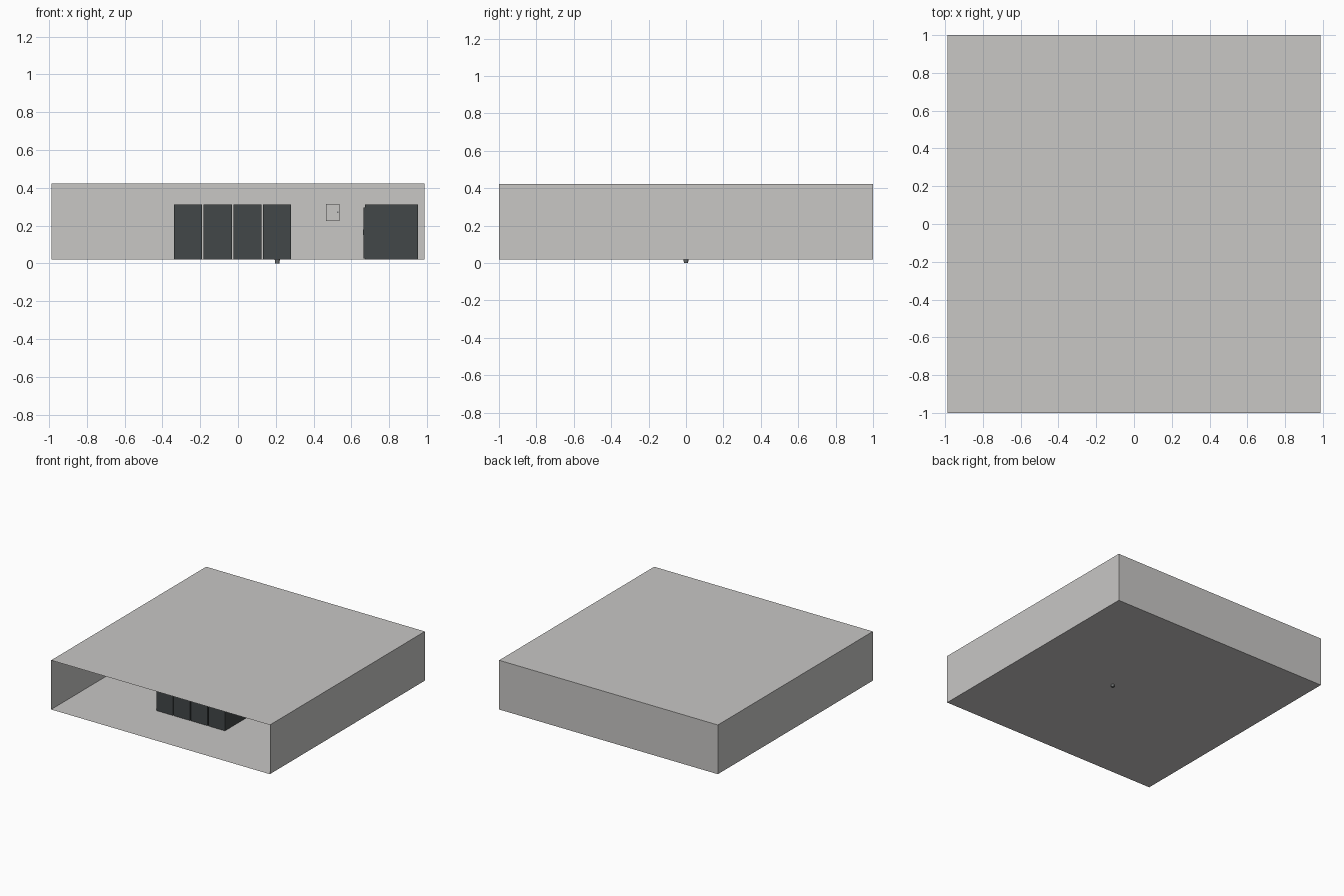
import bpy, bmesh, math
from mathutils import Matrix

if "Cube" in bpy.data.objects:
    bpy.data.objects.remove(bpy.data.objects["Cube"])


def material(name, rgb):
    m = bpy.data.materials.new(name)
    m.diffuse_color = (*rgb, 1)
    m.use_nodes = True
    m.node_tree.nodes["Principled BSDF"].inputs["Base Color"].default_value = m.diffuse_color
    return m


WALL = material("pale grey", (0.58, 0.57, 0.56))
RACK = material("charcoal", (0.055, 0.063, 0.065))
DOOR = material("dark charcoal", (0.035, 0.04, 0.042))
STEEL = material("steel grey", (0.16, 0.17, 0.17))
LIGHT = material("light panel", (0.72, 0.72, 0.71))


def finish(name, bm, mats):
    mesh = bpy.data.meshes.new(name)
    bm.to_mesh(mesh)
    bm.free()
    for m in mats:
        mesh.materials.append(m)
    ob = bpy.data.objects.new(name, mesh)
    bpy.context.collection.objects.link(ob)
    return ob


def add_box(bm, lo, hi, mat=0):
    verts = bmesh.ops.create_cube(bm, size=1)["verts"]
    for v in verts:
        v.co = [(a + b) / 2 + c * (b - a) for a, b, c in zip(lo, hi, v.co)]
    for f in {f for v in verts for f in v.link_faces}:
        f.material_index = mat


# Room shell: thin sheet box with the front side open
X, Y, Z0, Z1 = 0.988, 1.0, 0.02, 0.422
bm = bmesh.new()
add_box(bm, (-X, -Y, Z0), (X, Y, Z1))
front = [f for f in bm.faces if f.calc_center_median().y < -0.9]
bmesh.ops.delete(bm, geom=front, context="FACES_ONLY")
finish("room_shell", bm, [WALL])

# Cabinet: body with a thin door and handle on its -y side, origin at front centre
W, D, H = 0.149, 0.28, 0.292
bm = bmesh.new()
add_box(bm, (-W / 2, 0.008, 0.001), (W / 2, D + 0.008, H))
add_box(bm, (-W / 2 + 0.002, 0, 0.006), (W / 2 - 0.002, 0.008, H - 0.015), 0)
add_box(bm, (W / 2 - 0.014, -0.003, 0.13), (W / 2 - 0.009, 0, 0.16), 1)
cabinet = finish("cabinet", bm, [RACK, DOOR])
bpy.context.collection.objects.unlink(cabinet)


def place_cabinet(name, x, y, turn):
    ob = bpy.data.objects.new(name, cabinet.data)
    ob.matrix_world = (Matrix.Translation((x, y, Z0))
                       @ Matrix.Rotation(math.radians(turn), 4, "Z"))
    bpy.context.collection.objects.link(ob)


# Two middle rows, back to back across an aisle
for i in range(4):
    x = -0.264 + i * 0.157
    place_cabinet("front_row_cabinet", x, -0.283, 180)
    place_cabinet("rear_row_cabinet", x, 0.2, 0)

# Row along the right wall, doors turned to the left
for i in range(5):
    place_cabinet("side_row_cabinet", 0.665, -0.3 + i * 0.157, -90)

bpy.data.objects.remove(cabinet)

# Wall box with a small latch on the back wall
bm = bmesh.new()
add_box(bm, (0.465, 0.965, 0.225), (0.537, 0.999, 0.315))
add_box(bm, (0.525, 0.96, 0.266), (0.531, 0.965, 0.274), 1)
finish("wall_box", bm, [WALL, STEEL])

# Flat ceiling lights in a grid
bm = bmesh.new()
for i in range(5):
    for y in (-0.485, 0.115, 0.715):
        x = -0.94 + 0.4 * i
        add_box(bm, (x - 0.04, y - 0.08, Z1 - 0.003), (x + 0.04, y + 0.08, Z1 - 0.001))
finish("ceiling_lights", bm, [LIGHT])

# Small drain stub under the floor
bm = bmesh.new()
bmesh.ops.create_cone(bm, cap_ends=True, segments=16, radius1=0.011, radius2=0.014,
                      depth=0.022, matrix=Matrix.Translation((0.208, 0, 0.011)))
finish("floor_drain", bm, [STEEL])
